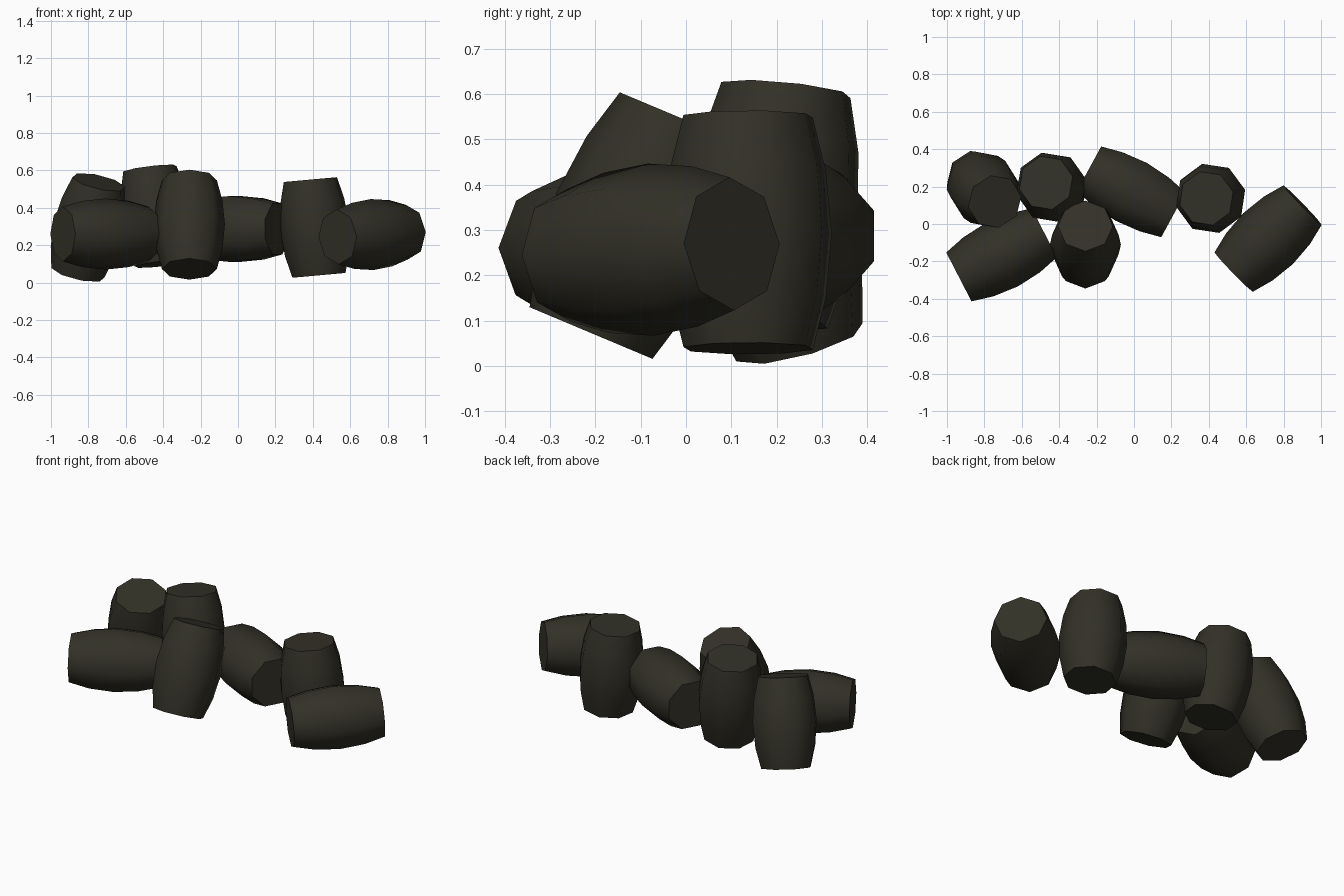
import bpy, bmesh, math
from mathutils import Vector

if "Cube" in bpy.data.objects:
    bpy.data.objects.remove(bpy.data.objects["Cube"])

mat = bpy.data.materials.new("dark olive brown")
mat.diffuse_color = (0.032, 0.030, 0.020, 1)
mat.use_nodes = True
mat.node_tree.nodes["Principled BSDF"].inputs["Base Color"].default_value = mat.diffuse_color

SIDES = 8
# barrel profile: (height along the axis, radius)
PROFILE = [(-0.257, 0.147), (-0.14, 0.177), (0, 0.19), (0.14, 0.177), (0.257, 0.147)]


def pellet(name, centre, axis, phase):
    """Eight-sided barrel pellet with flat ends, lying along axis."""
    bm = bmesh.new()
    rings = []
    for z, r in PROFILE:
        ring = []
        for i in range(SIDES):
            a = math.radians(phase) + 2 * math.pi * i / SIDES
            ring.append(bm.verts.new((r * math.cos(a), r * math.sin(a), z)))
        rings.append(ring)
    for low, high in zip(rings, rings[1:]):
        for i in range(SIDES):
            j = (i + 1) % SIDES
            bm.faces.new((low[i], low[j], high[j], high[i]))
    bm.faces.new(rings[0][::-1])
    bm.faces.new(rings[-1])
    me = bpy.data.meshes.new(name)
    bm.to_mesh(me)
    bm.free()
    me.materials.append(mat)
    ob = bpy.data.objects.new(name, me)
    bpy.context.collection.objects.link(ob)
    ob.location = centre
    ob.rotation_mode = 'QUATERNION'
    ob.rotation_quaternion = Vector((0, 0, 1)).rotation_difference(Vector(axis))
    bpy.ops.object.select_all(action='DESELECT')
    ob.select_set(True)
    bpy.context.view_layer.objects.active = ob
    bpy.ops.object.shade_smooth_by_angle(angle=math.radians(50))


# upright pellets
pellet("pellet_back_left", (-0.80, 0.185, 0.295), (0.23, -0.27, 1), 10)
pellet("pellet_back_mid", (-0.44, 0.195, 0.355), (-0.12, 0.10, 1), 13)
pellet("pellet_front_mid", (-0.26, -0.11, 0.31), (0, 0.42, 1), 0)
pellet("pellet_right_upright", (0.41, 0.137, 0.295), (-0.09, 0, 1), 14)
# lying pellets
pellet("pellet_front_left", (-0.708, -0.165, 0.26), (0.89, 0.46, 0), 27)
pellet("pellet_centre", (-0.015, 0.172, 0.287), (0.88, -0.48, 0), -6)
pellet("pellet_front_right", (0.717, -0.078, 0.257), (0.72, 0.70, 0.05), 44)
